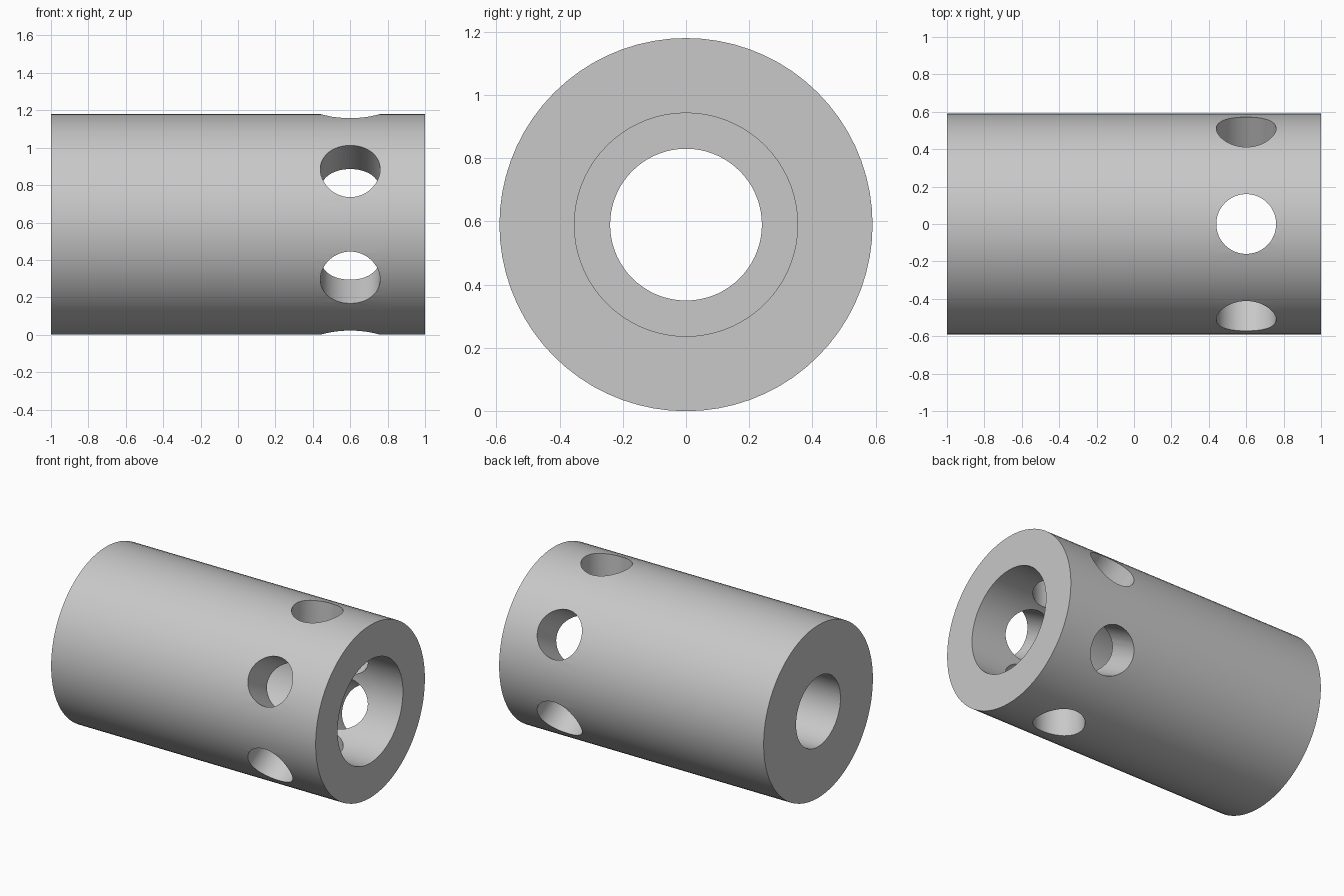
import bpy, bmesh, math
from mathutils import Vector, Matrix

cube = bpy.data.objects.get("Cube")
if cube:
    bpy.data.objects.remove(cube, do_unlink=True)

OUTER, COUNTERBORE, BORE = 0.59, 0.353, 0.24
FLOOR_X = -0.2
HOLE_X, HOLE_RADIUS = 0.6, 0.16
SEGMENTS = 72

grey = bpy.data.materials.new("plain grey")
grey.use_nodes = True
colour = (0.58, 0.58, 0.58, 1)
grey.diffuse_color = colour
grey.node_tree.nodes["Principled BSDF"].inputs["Base Color"].default_value = colour

# Sleeve: closed wall section (x, radius) revolved about the long axis
profile = [(-1, OUTER), (0.4, OUTER), (0.8, OUTER), (1, OUTER),
           (1, COUNTERBORE), (0.8, COUNTERBORE), (0.4, COUNTERBORE),
           (FLOOR_X, COUNTERBORE), (FLOOR_X, BORE), (-1, BORE)]
bm = bmesh.new()
rings = []
for i in range(SEGMENTS):
    a = math.tau * i / SEGMENTS
    rings.append([bm.verts.new((x, r * math.sin(a), OUTER + r * math.cos(a)))
                  for x, r in profile])
count = len(profile)
for i, ring in enumerate(rings):
    after = rings[(i + 1) % SEGMENTS]
    for j in range(count):
        k = (j + 1) % count
        bm.faces.new((ring[j], ring[k], after[k], after[j]))
bmesh.ops.recalc_face_normals(bm, faces=bm.faces)
mesh = bpy.data.meshes.new("sleeve")
bm.to_mesh(mesh)
bm.free()
sleeve = bpy.data.objects.new("sleeve", mesh)
bpy.context.collection.objects.link(sleeve)
mesh.materials.append(grey)

# Six radial holes: three drills, each passing through both walls
bpy.ops.object.select_all(action='DESELECT')
bpy.context.view_layer.objects.active = sleeve
sleeve.select_set(True)
for i in range(3):
    drill_mesh = bpy.data.meshes.new("hole_drill")
    bm = bmesh.new()
    turn = Matrix.Rotation(math.radians(60 * i), 4, 'X')
    place = Matrix.Translation(Vector((HOLE_X, 0, OUTER))) @ turn
    bmesh.ops.create_cone(bm, cap_ends=True, segments=48, radius1=HOLE_RADIUS,
                          radius2=HOLE_RADIUS, depth=2, matrix=place)
    bm.to_mesh(drill_mesh)
    bm.free()
    drill_mesh.materials.append(grey)
    drill = bpy.data.objects.new("hole_drill", drill_mesh)
    bpy.context.collection.objects.link(drill)
    drill.hide_render = True
    cut = sleeve.modifiers.new("radial_hole", 'BOOLEAN')
    cut.operation = 'DIFFERENCE'
    cut.solver = 'EXACT'
    cut.object = drill
    bpy.ops.object.modifier_apply(modifier=cut.name)
    bpy.data.objects.remove(drill, do_unlink=True)

bpy.ops.object.shade_smooth_by_angle(angle=math.radians(30))
